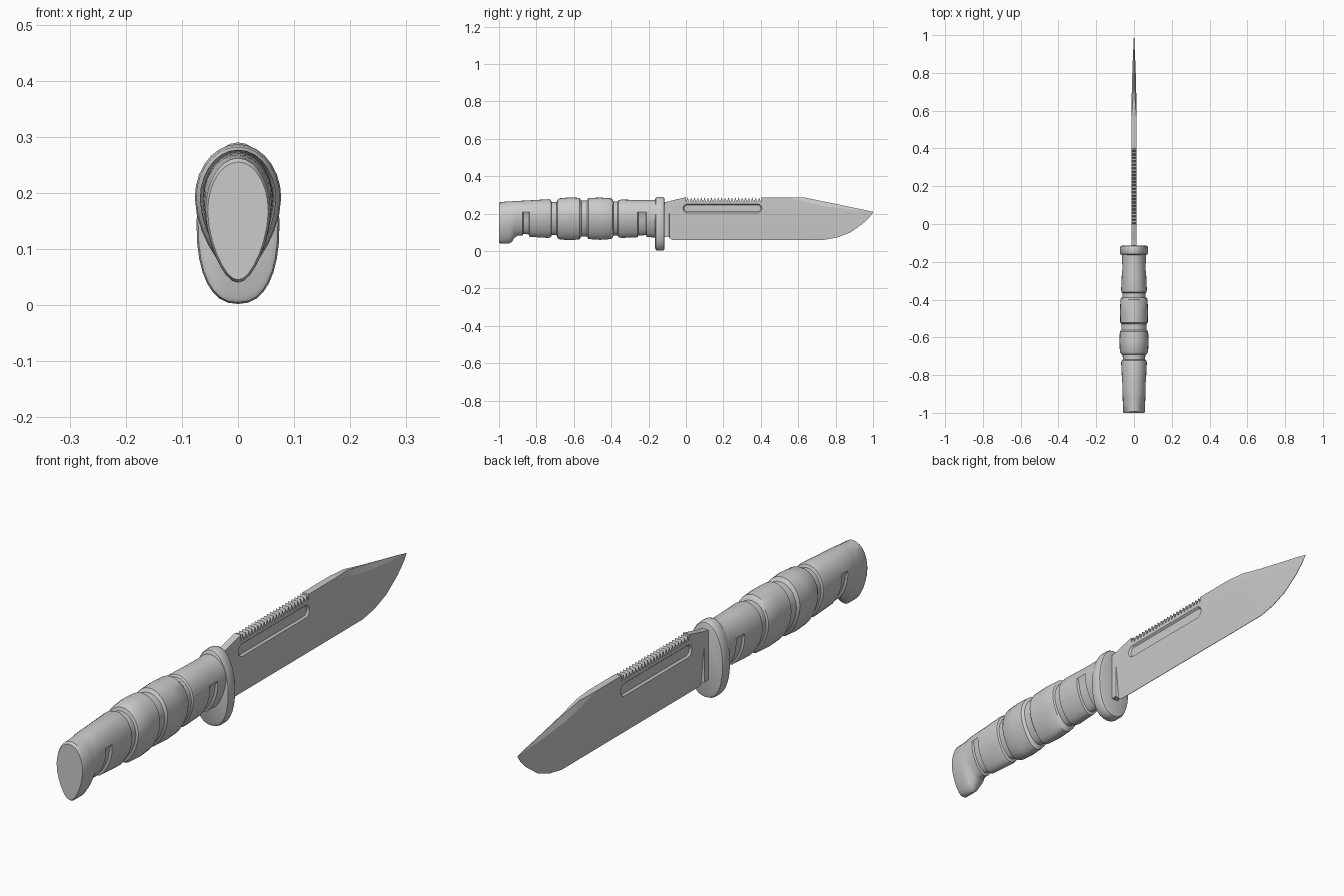
import bpy, bmesh
from math import sin, cos, pi

cube = bpy.data.objects.get("Cube")
if cube:
    bpy.data.objects.remove(cube)

grey = bpy.data.materials.new("plain grey")
grey.use_nodes = True
grey.diffuse_color = (0.6, 0.6, 0.6, 1)
grey.node_tree.nodes["Principled BSDF"].inputs["Base Color"].default_value = (0.6, 0.6, 0.6, 1)


def loft(name, rings):
    """Skin equal-length closed rings and cap both ends."""
    bm = bmesh.new()
    loops = [[bm.verts.new(p) for p in ring] for ring in rings]
    n = len(loops[0])
    for a, b in zip(loops, loops[1:]):
        for i in range(n):
            j = (i + 1) % n
            bm.faces.new((a[i], a[j], b[j], b[i]))
    bm.faces.new(loops[0])
    bm.faces.new(loops[-1])
    bmesh.ops.recalc_face_normals(bm, faces=bm.faces)
    mesh = bpy.data.meshes.new(name)
    bm.to_mesh(mesh)
    bm.free()
    mesh.materials.append(grey)
    ob = bpy.data.objects.new(name, mesh)
    bpy.context.collection.objects.link(ob)
    return ob


def activate(ob):
    bpy.ops.object.select_all(action='DESELECT')
    ob.select_set(True)
    bpy.context.view_layer.objects.active = ob


def smooth(ob, angle=0.55):
    activate(ob)
    bpy.ops.object.shade_smooth_by_angle(angle=angle)


def egg(y, low, high, width, slot=0.0, taper=0.22, sides=28):
    """Egg-shaped ring, narrower below; slot sinks its lower part."""
    mid = low + 0.58 * (high - low)
    ring = []
    for k in range(sides):
        a = 2 * pi * k / sides
        s = sin(a)
        x = width * cos(a) * (1 - taper * max(0, -s) ** 1.5)
        z = mid + s * ((high - mid) if s > 0 else (mid - low))
        if slot and z < 0.2:
            x, z = x * (1 - slot), mid + (z - mid) * (1 - slot * 0.6)
        ring.append((x, y, z))
    return ring


# Grip: flared pommel, three ring grooves, two side slots
grip = [
    (-1.0, .045, .255, .054), (-.992, .04, .262, .058), (-.945, .04, .265, .059),
    (-.93, .05, .266, .06), (-.918, .07, .267, .06), (-.9, .082, .268, .061),
    (-.873, .082, .269, .062), (-.87, .082, .269, .062, .14),
    (-.84, .08, .271, .063, .14), (-.837, .076, .271, .063),
    (-.735, .07, .277, .068), (-.722, .075, .273, .066),
    (-.718, .085, .262, .059), (-.692, .085, .262, .06), (-.688, .07, .275, .068),
    (-.675, .062, .282, .075), (-.62, .058, .287, .077), (-.57, .062, .284, .075),
    (-.56, .078, .27, .067), (-.53, .078, .27, .066), (-.522, .064, .283, .073),
    (-.46, .06, .286, .074), (-.4, .064, .282, .072), (-.392, .072, .275, .069),
    (-.388, .083, .265, .062), (-.365, .083, .265, .062),
    (-.36, .074, .272, .067), (-.345, .07, .275, .068),
    (-.258, .074, .273, .064), (-.255, .074, .273, .064, .14),
    (-.213, .075, .272, .063, .14), (-.21, .075, .272, .063),
    (-.15, .072, .274, .064),
]
smooth(loft("grip", [egg(*row) for row in grip]))


# Hand guard: rounded plate reaching below the grip
def guard_ring(y, inset, sides=32):
    ring = []
    for k in range(sides):
        a = 2 * pi * k / sides
        c, s = cos(a), sin(a)
        power = 0.85 if s < 0 else 1
        x = (.074 - inset) * (abs(c) ** power) * (1 if c > 0 else -1)
        z = .146 + (.144 - inset) * (abs(s) ** power) * (1 if s > 0 else -1)
        ring.append((x, y, z))
    return ring


smooth(loft("hand_guard", [guard_ring(y, i) for y, i in (
    (-.165, .012), (-.16, .003), (-.152, 0), (-.125, 0), (-.117, .004), (-.114, .012))]))


# Blade: flat upper half, wedge below, saw teeth and clipped point
def blade_ring(y, top, bottom, edge=.001, spine=.013, side=.013, bevel=None, shoulder=.2):
    bevel = top - .002 if bevel is None else bevel
    half = [(spine, top), (side, bevel), (side, shoulder), (edge, bottom)]
    return ([(x, y, z) for x, z in half] + [(-x, y, z) for x, z in reversed(half)])


stations = [blade_ring(-.13, .258, .075, .013), blade_ring(-.09, .266, .075, .013),
            blade_ring(-.088, .266, .068), blade_ring(-.075, .27, .06),
            blade_ring(-.001, .288, .06)]
teeth = 22
for t in range(teeth):
    y = .4 * t / teeth
    stations += [blade_ring(y, .262, .06), blade_ring(y + .2 / teeth, .286, .06)]
stations += [
    blade_ring(.4, .262, .06), blade_ring(.401, .287, .06),
    blade_ring(.56, .287, .06),
    blade_ring(.64, .285, .06, spine=.007, bevel=.262),
    blade_ring(.74, .264, .06, spine=.002, side=.011, bevel=.24),
    blade_ring(.81, .25, .073, spine=.001, side=.009, bevel=.232),
    blade_ring(.88, .235, .1, spine=.001, side=.006, bevel=.222, shoulder=.202),
    blade_ring(.945, .222, .146, spine=.001, side=.003, bevel=.216, shoulder=.205),
    blade_ring(.98, .214, .18, spine=.0006, side=.0015, bevel=.212, shoulder=.206),
    blade_ring(1.0, .21, .206, .0004, .0004, .0005, .209, .208),
]
blade = loft("blade", stations)


# Long rounded groove sunk into each face of the blade
def groove_ring(x, radius):
    ring = []
    for k in range(20):
        a = 2 * pi * (k + .5) / 20
        end = .382 if cos(a) > 0 else .008
        ring.append((x, end + radius * cos(a), .228 + radius * sin(a)))
    return ring


for side in (-1, 1):
    cutter = loft("groove_cutter", [groove_ring(side * .006, .018), groove_ring(side * .014, .025),
                                    groove_ring(side * .03, .025)])
    cutter.hide_render = True
    cut = blade.modifiers.new("groove", 'BOOLEAN')
    cut.operation = 'DIFFERENCE'
    cut.solver = 'EXACT'
    cut.object = cutter
    activate(blade)
    bpy.ops.object.modifier_apply(modifier=cut.name)
    bpy.data.objects.remove(cutter)
smooth(blade, 0.2)
